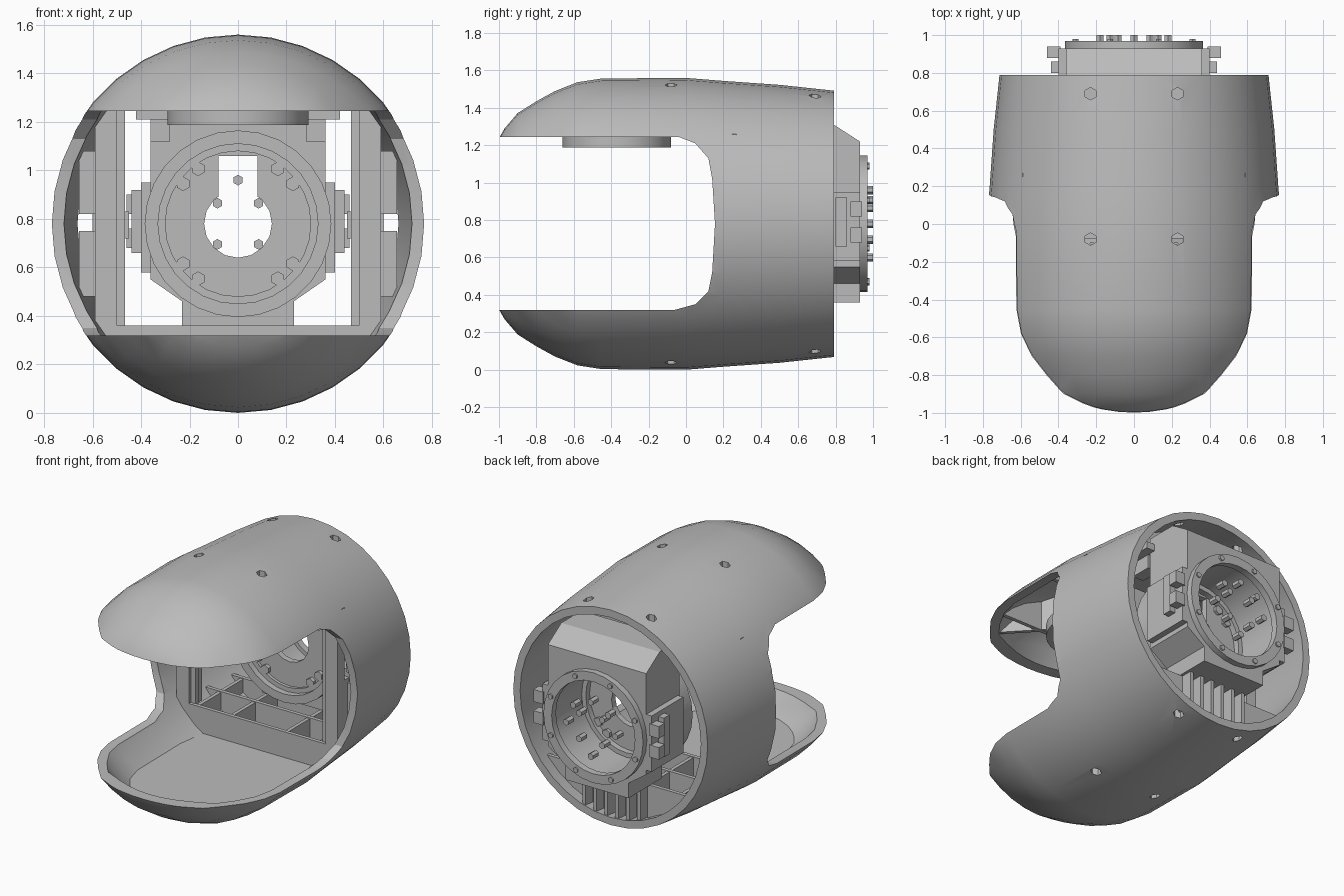
import bpy, bmesh, math
from mathutils import Matrix, Vector

cube = bpy.data.objects.get("Cube")
if cube:
    bpy.data.objects.remove(cube, do_unlink=True)

AXIS = 0.78  # height of the body's long axis
grey = bpy.data.materials.new("light grey")
grey.use_nodes = True
grey.diffuse_color = (0.5, 0.5, 0.5, 1)
grey.node_tree.nodes["Principled BSDF"].inputs["Base Color"].default_value = (0.5, 0.5, 0.5, 1)


def shade(ob):
    bpy.ops.object.select_all(action='DESELECT')
    ob.select_set(True)
    bpy.context.view_layer.objects.active = ob
    bpy.ops.object.shade_smooth_by_angle(angle=math.radians(25))


def finish(name, bm):
    bmesh.ops.recalc_face_normals(bm, faces=bm.faces)
    mesh = bpy.data.meshes.new(name)
    bm.to_mesh(mesh)
    bm.free()
    mesh.materials.append(grey)
    ob = bpy.data.objects.new(name, mesh)
    bpy.context.scene.collection.objects.link(ob)
    return ob


def add_box(bm, x, y, z, turn=0):
    size = Vector((x[1] - x[0], y[1] - y[0], z[1] - z[0]))
    mid = Vector((sum(x), sum(y), sum(z))) / 2
    m = Matrix.Translation(mid) @ Matrix.Rotation(turn, 4, 'Z') @ Matrix.Diagonal(size).to_4x4()
    bmesh.ops.create_cube(bm, size=1, matrix=m)


def boxes(name, items, mirror=False):
    bm = bmesh.new()
    for x, y, z in items:
        add_box(bm, x, y, z)
        if mirror:
            add_box(bm, (-x[1], -x[0]), y, z)
    return finish(name, bm)


def add_rod(bm, x, z, r, y0, y1, sides):
    m = Matrix.Translation((x, (y0 + y1) / 2, z)) @ Matrix.Rotation(math.pi / 2, 4, 'X')
    bmesh.ops.create_cone(bm, cap_ends=True, segments=sides, radius1=r, radius2=r,
                          depth=y1 - y0, matrix=m)


def rod(name, r, y0, y1, sides):
    bm = bmesh.new()
    add_rod(bm, 0, AXIS, r, y0, y1, sides)
    return finish(name, bm)


def revolve(name, profile, sides, closed=True):
    """Turn a (y, radius) profile about the long axis."""
    bm = bmesh.new()
    rings = []
    for i in range(sides):
        a = 2 * math.pi * i / sides
        rings.append([bm.verts.new((r * math.sin(a), y, AXIS + r * math.cos(a))) for y, r in profile])
    n = len(profile)
    for i in range(sides):
        a, b = rings[i], rings[(i + 1) % sides]
        for j in range(n if closed else n - 1):
            k = (j + 1) % n
            bm.faces.new((a[j], a[k], b[k], b[j]))
    if not closed:
        for end in (0, -1):
            bm.faces.new([ring[end] for ring in rings])
    return finish(name, bm)


def prism(name, points, place):
    """Extrude a flat outline; place gives the two 3D ends of each point."""
    bm = bmesh.new()
    pairs = [[bm.verts.new(p) for p in place(*pt)] for pt in points]
    bm.faces.new([p[0] for p in pairs])
    bm.faces.new([p[1] for p in pairs])
    for i, p in enumerate(pairs):
        q = pairs[(i + 1) % len(pairs)]
        bm.faces.new((p[0], q[0], q[1], p[1]))
    return finish(name, bm)


def boolean(ob, tool, op, keep=False):
    mod = ob.modifiers.new("cut", 'BOOLEAN')
    mod.operation, mod.object, mod.solver = op, tool, 'EXACT'
    bpy.context.view_layer.update()
    graph = bpy.context.evaluated_depsgraph_get()
    mesh = bpy.data.meshes.new_from_object(ob.evaluated_get(graph))
    ob.modifiers.clear()
    ob.data = mesh
    if not keep:
        bpy.data.objects.remove(tool, do_unlink=True)


# Outer shell: turned wall, side opening cut straight through
outer = [(-1.01, .44), (-.97, .51), (-.9, .592), (-.8, .655), (-.7, .71), (-.58, .757), (-.45, .777),
         (0, .78), (.2, .764), (.5, .743), (.79, .712)]
wall = 0.05
inner = [(y + (wall if y < -.8 else 0), max(r - wall, .4)) for y, r in outer]
shell = revolve("outer_shell", outer + inner[::-1], 36)
core = revolve("inner_core", [(y, r + .012) for y, r in inner], 36, closed=False)
core.hide_render = True

mouth = [(-1.3, .32), (-.06, .32), (.05, .35), (.12, .42), (.14, .52), (.155, .78), (.14, 1.02),
         (.12, 1.13), (.05, 1.21), (-.04, 1.245), (-1.3, 1.245)]
opening = prism("opening_cutter", mouth, lambda y, z: ((-1, y, z), (1, y, z)))
boolean(shell, opening, 'DIFFERENCE')

# Screw holes through the top and bottom of the shell
bm = bmesh.new()
for x in (-.23, .23):
    for y in (-.08, .69):
        for z in (.06, 1.5):
            bmesh.ops.create_cone(bm, cap_ends=True, segments=6, radius1=.033, radius2=.033, depth=.3,
                                  matrix=Matrix.Translation((x, y, z)))
boolean(shell, finish("hole_cutter", bm), 'DIFFERENCE')
shade(shell)


def trimmed(name, *item):
    """Box trimmed to the inside of the shell."""
    bm = bmesh.new()
    add_box(bm, *item)
    boolean(finish(name, bm), core, 'INTERSECT', keep=True)


# Lower jaw floor, cross walls, compartment ribs and rear slats
trimmed("lower_floor", (-.8, .8), (-1, .21), (.17, .19))
for i, y in enumerate((.2, .45, .68)):
    trimmed(f"lower_cross_wall_{i}", (-.8, .8), (y, y + .025), (0, .36))
for i, x in enumerate((-.45, -.2, .2, .45)):
    trimmed(f"lower_rib_{i}", (x - .012, x + .012), (.21, .7), (0, .355))
for i, x in enumerate((-.2, -.12, -.04, .04, .12, .2)):
    trimmed(f"rear_slat_{i}", (x - .012, x + .012), (.7, .78), (0, .37))

# Upper jaw bracing
for i, y in enumerate((-.62, -.1, .2, .5)):
    trimmed(f"upper_cross_wall_{i}", (-.8, .8), (y, y + .025), (1.25, 1.6))
for i, turn in enumerate((-.75, .75)):
    trimmed(f"upper_diagonal_rib_{i}", (-.012, .012), (-1.2, .46), (1.252, 1.6), turn)
for i, x in enumerate((-.3, .3)):
    trimmed(f"upper_rib_{i}", (x - .012, x + .012), (-.1, .5), (1.25, 1.6))
boxes("upper_rail", [((-.42, .42), (.2, .62), (1.21, 1.255))])
boxes("upper_lug", [((.28, .36), (.42, .56), (1.12, 1.215))], mirror=True)
bpy.data.objects.remove(core, do_unlink=True)

# Round pad under the upper jaw
bm = bmesh.new()
bmesh.ops.create_cone(bm, cap_ends=True, segments=28, radius1=.29, radius2=.29, depth=.075,
                      matrix=Matrix.Translation((0, -.37, 1.2255)))
shade(finish("upper_pad", bm))

# Side posts, panels and brackets
boxes("side_post", [((.5, .59), (.2, .34), (.33, .78)), ((.5, .59), (.2, .27), (.77, 1.26)),
                    ((.465, .5), (.22, .25), (.33, 1.26))], mirror=True)
boxes("side_panel", [((.58, .655), (.3, .36), (.48, .75)), ((.58, .655), (.3, .36), (.82, 1.08))],
      mirror=True)
boxes("side_bracket", [((.45, .6), (.32, .42), (.72, .83)), ((.36, .4), (.6, .93), (.58, .95)),
                       ((.39, .44), (.8, .86), (.66, .92)), ((.39, .46), (.88, .94), (.68, .76)),
                       ((.39, .46), (.88, .94), (.82, .9))], mirror=True)

# Rear housing with round bore and sloped roof
outline = [(-.23, .36), (.23, .36), (.23, .46), (.36, .55), (.36, 1.21), (-.36, 1.21), (-.36, .55),
           (-.23, .46)]
housing = prism("rear_housing", outline, lambda x, z: ((x, .58, z), (x, .93, z)))
boolean(housing, rod("bore_cutter", .35, .3, 1.2, 28), 'DIFFERENCE')
prism("housing_roof", [(.58, 1.21), (.58, 1.31), (.79, 1.31), (.93, 1.22), (.93, 1.21)],
      lambda y, z: ((-.36, y, z), (.36, y, z)))

# Rear tube, end rim and inner collar
for name, y0, y1, r0, r1 in (("rear_tube", .48, .93, .33, .385), ("rear_rim", .925, .97, .305, .365),
                             ("inner_collar", .52, .62, .3, .34)):
    shade(revolve(name, [(y0, r1), (y1, r1), (y1, r0), (y0, r0)], 28))

# Mounting plate with a keyhole opening
plate = rod("mounting_plate", .34, .54, .58, 28)
boolean(plate, rod("hole_cutter", .14, .4, .7, 16), 'DIFFERENCE')
boolean(plate, boxes("slot_cutter", [((-.08, .08), (.4, .7), (AXIS, 1.06))]), 'DIFFERENCE')


def bolt_circle(name, angles, radius, size, y0, y1):
    bm = bmesh.new()
    for a in angles:
        t = math.radians(a)
        add_rod(bm, radius * math.cos(t), AXIS + radius * math.sin(t), size, y0, y1, 6)
    finish(name, bm)


# Bolts on the plate, around the centre and on the rim
bolt_circle("plate_bolts", [45 + 90 * i + s for i in range(4) for s in (-9, 9)], .28, .03, .515, .6)
bolt_circle("centre_bolts", [45, 135, 225, 315], .12, .022, .94, 1.0)
bolt_circle("outer_centre_bolts", [0, 45, 90, 135, 180, 270], .18, .022, .94, 1.0)
bolt_circle("rim_bolts", [45 * i + 22 for i in range(8)], .335, .018, .96, .98)
